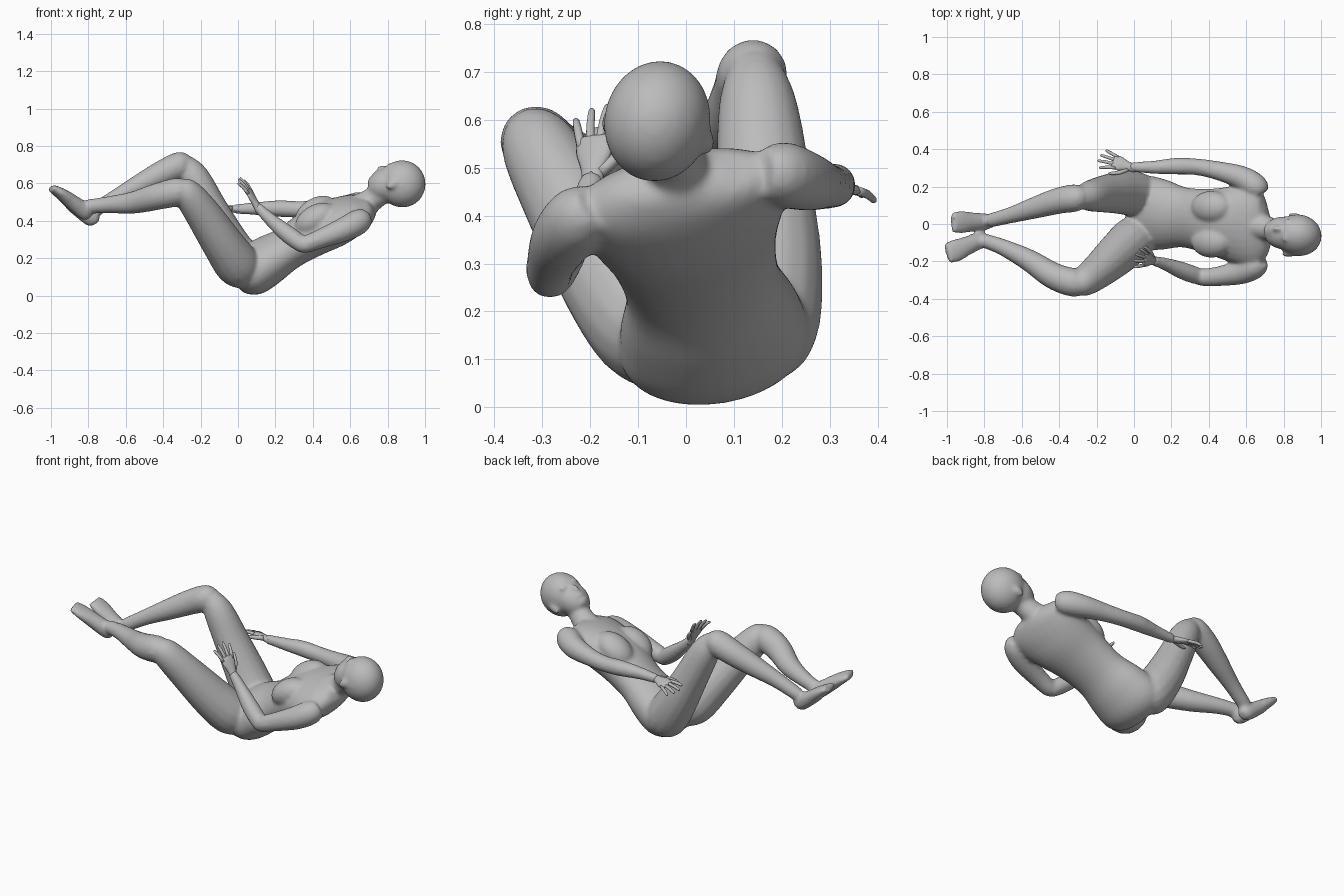
import bpy, bmesh, math
from mathutils import Vector, Matrix

cube = bpy.data.objects.get("Cube")
if cube:
    bpy.data.objects.remove(cube)

grey = bpy.data.materials.new("plain grey")
grey.use_nodes = True
GREY = (0.5, 0.5, 0.5, 1)
grey.diffuse_color = GREY
grey.node_tree.nodes["Principled BSDF"].inputs["Base Color"].default_value = GREY


def loft(bm, pts, side=(0, 1, 0), seg=16, sub=4):
    """Closed tube through (x, y, z, half width, half depth) stations."""
    p = [Vector(q if len(q) == 5 else (*q, q[3])) for q in pts]
    p = [2 * p[0] - p[1]] + p + [2 * p[-1] - p[-2]]
    path = []
    for i in range(1, len(p) - 2):
        a, b, c, d = p[i - 1:i + 3]
        for k in range(sub):
            t = k / sub
            path.append(0.5 * (2 * b + (c - a) * t + (2 * a - 5 * b + 4 * c - d) * t * t
                               + (3 * b - a - 3 * c + d) * t ** 3))
    path.append(p[-2])
    rings = []
    for i, q in enumerate(path):
        t = (path[min(i + 1, len(path) - 1)] - path[max(i - 1, 0)])[:3]
        t = Vector(t).normalized()
        w = Vector(side)
        w = (w - t * w.dot(t)).normalized()
        d = t.cross(w)
        o = Vector(q[:3])
        rings.append([bm.verts.new(o + w * q[3] * math.cos(u) + d * q[4] * math.sin(u))
                      for u in (2 * math.pi * j / seg for j in range(seg))])
    for r, s in zip(rings, rings[1:]):
        for j in range(seg):
            k = (j + 1) % seg
            bm.faces.new((r[j], r[k], s[k], s[j]))
    bm.faces.new(rings[0][::-1])
    bm.faces.new(rings[-1])


def ball(bm, centre, radii, axes):
    m = Matrix.Translation(Vector(centre)) @ Matrix(axes).transposed().to_4x4()
    bmesh.ops.create_uvsphere(bm, u_segments=24, v_segments=16, radius=1,
                              matrix=m @ Matrix.Diagonal((*radii, 1)))


def finish(bm, name, voxel=0):
    bmesh.ops.recalc_face_normals(bm, faces=bm.faces)
    me = bpy.data.meshes.new(name)
    bm.to_mesh(me)
    bm.free()
    ob = bpy.data.objects.new(name, me)
    bpy.context.collection.objects.link(ob)
    me.materials.append(grey)
    for f in me.polygons:
        f.use_smooth = True
    if voxel:
        r = ob.modifiers.new("blend parts", 'REMESH')
        r.mode, r.voxel_size, r.use_smooth_shade = 'VOXEL', voxel, True
        s = ob.modifiers.new("soften", 'SMOOTH')
        s.factor, s.iterations = 0.5, 12


body = bmesh.new()

# Torso, leaning back and rolled slightly towards the right arm
loft(body, [(-0.02, 0.06, 0.085, 0.08, 0.05), (0.0, 0.06, 0.095, 0.16, 0.09),
            (0.065, 0.06, 0.128, 0.20, 0.131), (0.16, 0.05, 0.188, 0.19, 0.13),
            (0.27, 0.035, 0.255, 0.163, 0.114), (0.40, 0.015, 0.335, 0.177, 0.125),
            (0.52, 0.0, 0.39, 0.207, 0.125), (0.605, -0.008, 0.428, 0.228, 0.108),
            (0.66, -0.01, 0.455, 0.218, 0.088), (0.695, -0.012, 0.475, 0.165, 0.066),
            (0.712, -0.012, 0.485, 0.09, 0.05)],
     side=(0, 1, 0.22), seg=28)
# Chest
trunk = Vector((0.86, 0, 0.51))
for y, z in ((-0.093, 0.408), (0.09, 0.445)):
    ball(body, (0.415, y, z), (0.088, 0.12, 0.076),
         (Vector((0, 1, 0)), trunk, Vector((-0.51, 0, 0.86))))
# Neck
loft(body, [(0.64, -0.01, 0.46, 0.08), (0.70, -0.02, 0.50, 0.068),
            (0.76, -0.04, 0.54, 0.06), (0.84, -0.05, 0.58, 0.06)])

# Head, tipped back with the face upwards
face = Vector((-0.42, 0.24, 0.87)).normalized()
up = Vector((0.88, -0.05, 0.47))
up = (up - face * up.dot(face)).normalized()
across = up.cross(face)
axes = (across, face, up)
skull = Vector((0.878, -0.06, 0.597))


def on_head(a, f, u):
    return skull + across * a + face * f + up * u


ball(body, skull, (0.111, 0.128, 0.125), axes)
ball(body, on_head(0, 0.035, -0.07), (0.088, 0.088, 0.112), axes)
ball(body, on_head(0, 0.075, -0.135), (0.042, 0.037, 0.032), axes)
ball(body, on_head(0, 0.121, -0.067), (0.016, 0.024, 0.032), axes)
ball(body, on_head(0, 0.112, -0.11), (0.03, 0.014, 0.014), axes)
for s in (-1, 1):
    ball(body, on_head(s * 0.108, -0.005, -0.045), (0.014, 0.022, 0.036), axes)
    ball(body, on_head(s * 0.038, 0.112, -0.02), (0.028, 0.014, 0.014), axes)

# Right leg
loft(body, [(0.06, -0.02, 0.105, 0.085), (0.0, -0.075, 0.162, 0.12), (-0.08, -0.152, 0.275, 0.118, 0.112),
            (-0.19, -0.25, 0.44, 0.096), (-0.27, -0.308, 0.545, 0.08), (-0.315, -0.325, 0.58, 0.055)])
loft(body, [(-0.26, -0.312, 0.562, 0.045), (-0.315, -0.315, 0.556, 0.075), (-0.43, -0.278, 0.53, 0.072),
            (-0.56, -0.195, 0.497, 0.06), (-0.70, -0.125, 0.485, 0.045), (-0.81, -0.085, 0.475, 0.038)])
loft(body, [(-0.79, -0.072, 0.425, 0.025), (-0.815, -0.083, 0.445, 0.042, 0.045),
            (-0.90, -0.12, 0.51, 0.052, 0.04), (-0.955, -0.143, 0.55, 0.062, 0.03),
            (-1.0, -0.157, 0.576, 0.055, 0.02)], side=(-0.3, 1, 0))
# Left leg
loft(body, [(0.06, 0.13, 0.12, 0.085), (0.02, 0.155, 0.165, 0.12), (-0.06, 0.168, 0.29, 0.118, 0.112),
            (-0.15, 0.162, 0.46, 0.102, 0.096), (-0.235, 0.15, 0.63, 0.083), (-0.29, 0.142, 0.71, 0.055)])
loft(body, [(-0.255, 0.142, 0.71, 0.045), (-0.305, 0.14, 0.698, 0.073), (-0.40, 0.125, 0.655, 0.071),
            (-0.52, 0.09, 0.593, 0.06), (-0.65, 0.05, 0.525, 0.045), (-0.77, 0.018, 0.455, 0.038)])
loft(body, [(-0.76, 0.015, 0.385, 0.025), (-0.782, 0.013, 0.41, 0.042, 0.045),
            (-0.87, 0.012, 0.475, 0.052, 0.04), (-0.925, 0.01, 0.52, 0.062, 0.03),
            (-0.972, 0.008, 0.553, 0.055, 0.02)])

# Right arm, bent up at the elbow
loft(body, [(0.675, -0.19, 0.42, 0.05), (0.645, -0.225, 0.395, 0.068), (0.57, -0.257, 0.355, 0.066),
            (0.45, -0.28, 0.307, 0.053), (0.36, -0.286, 0.272, 0.046), (0.33, -0.284, 0.264, 0.03)])
loft(body, [(0.375, -0.285, 0.258, 0.028), (0.345, -0.28, 0.272, 0.045), (0.26, -0.25, 0.333, 0.047),
            (0.17, -0.215, 0.41, 0.035), (0.10, -0.195, 0.478, 0.026)])
# Left arm, reaching along the thigh
loft(body, [(0.675, 0.16, 0.49, 0.05), (0.65, 0.20, 0.487, 0.068), (0.57, 0.25, 0.472, 0.063),
            (0.44, 0.287, 0.463, 0.05), (0.33, 0.306, 0.46, 0.045), (0.22, 0.309, 0.465, 0.045),
            (0.10, 0.303, 0.465, 0.035), (-0.02, 0.305, 0.462, 0.026)])
finish(body, "body", voxel=0.009)


# Hands
def hand(name, wrist, direction, side, thumb):
    bm = bmesh.new()
    o = Vector(wrist)
    d = Vector(direction).normalized()
    w = Vector(side)
    w = (w - d * w.dot(d)).normalized()
    n = d.cross(w)

    def at(along, over, lift=0):
        return tuple(o + d * along + w * over + n * lift)

    loft(bm, [(*at(-0.03, 0), 0.022, 0.02), (*at(0.015, 0), 0.026, 0.018), (*at(0.06, 0), 0.04, 0.015),
              (*at(0.09, 0), 0.038, 0.011), (*at(0.098, 0), 0.03, 0.005)], side=w)
    for i, length in enumerate((0.065, 0.085, 0.08, 0.06)):
        k = thumb * (0.03 - 0.02 * i)
        loft(bm, [(*at(0.075, k), 0.010), (*at(0.09 + length * 0.5, k * 1.4, 0.004), 0.009),
                  (*at(0.09 + length * 0.95, k * 1.7, 0.014), 0.007),
                  (*at(0.09 + length, k * 1.7, 0.016), 0.003)], side=w, seg=8, sub=2)
    loft(bm, [(*at(0.01, thumb * 0.015), 0.014), (*at(0.045, thumb * 0.045, 0.01), 0.012),
              (*at(0.085, thumb * 0.06, 0.02), 0.009), (*at(0.10, thumb * 0.063, 0.023), 0.004)],
         side=n, seg=8, sub=2)
    finish(bm, name)


hand("right_hand", (0.10, -0.195, 0.48), (-0.08, 0.01, 0.15), (0.35, 1, 0.1), 1)
hand("left_hand", (-0.02, 0.305, 0.462), (-0.17, 0.055, 0.0), (0.2, 1, -0.35), -1)
